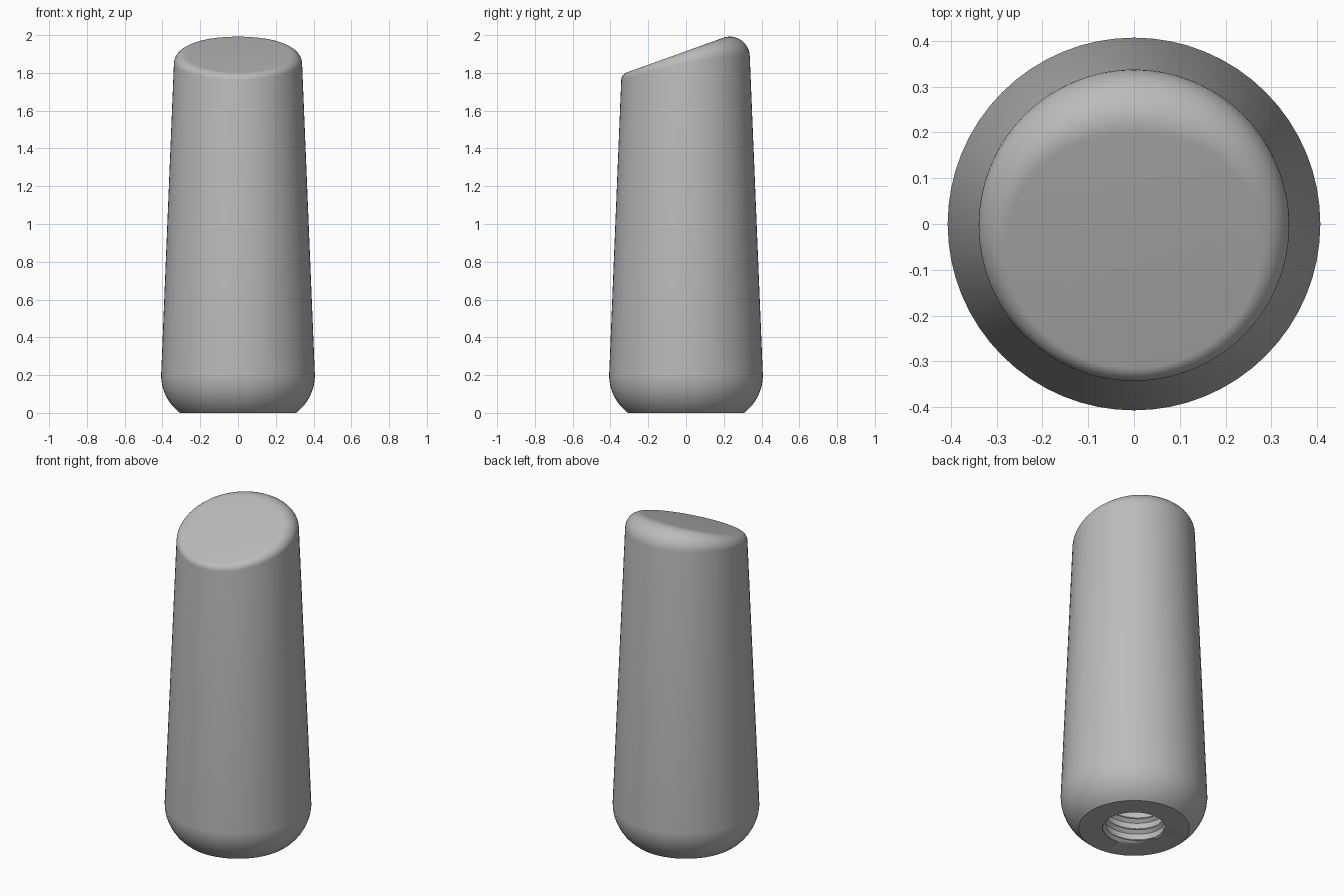
import bpy
import bmesh
from math import sin, cos, pi, tau
from mathutils import Vector

cube = bpy.data.objects.get("Cube")
if cube:
    bpy.data.objects.remove(cube, do_unlink=True)

SIDES = 64
BASE_R, TAPER, SHOULDER = 0.407, 0.041, 0.2      # tapered side
SLANT, TOP_MID = 0.36, 1.915                     # slanted end plane
HOLE_R, RIDGE, PITCH, DEPTH = 0.175, 0.02, 0.07, 0.77
ARC_R, ARC_STEPS, FILLET_STEPS, THREAD_STEPS = 0.25, 12, 12, 8


def side_radius(z):
    return BASE_R - TAPER * (z - SHOULDER)


def outer_column(a):
    """Points from the hole rim, up the side and over the rounded slanted edge."""
    out = Vector((cos(a), sin(a), 0))
    up = Vector((0, 0, 1))
    pts = [out * HOLE_R]
    # rounded bottom
    for i in range(ARC_STEPS + 1):
        z = SHOULDER * i / ARC_STEPS
        r = BASE_R - ARC_R + (ARC_R ** 2 - (SHOULDER - z) ** 2) ** 0.5
        pts.append(out * r + up * z)
    # corner where the side meets the slanted plane
    s = SLANT * sin(a)
    z = (TOP_MID + s * side_radius(0)) / (1 + s * TAPER)
    corner = out * side_radius(z) + up * z
    # fillet, widest on the high side
    d = 0.028 * 5.1 ** ((1 + sin(a)) / 2)
    inward = (-out - up * s).normalized()
    start = out * side_radius(z - d) + up * (z - d)
    end = corner + inward * d
    w = cos(up.angle(inward) / 2)
    for i in range(FILLET_STEPS + 1):
        t = i / FILLET_STEPS
        b = ((1 - t) ** 2, 2 * t * (1 - t) * w, t * t)
        pts.append((start * b[0] + corner * b[1] + end * b[2]) / sum(b))
    return pts


def thread_column(a):
    """Points up the hole wall, following a helical ridge."""
    pts = []
    turns = round(DEPTH / PITCH) + 1
    for k in range(turns * THREAD_STEPS + 1):
        z = PITCH * (k / THREAD_STEPS + a / tau - 1)
        z = min(max(z, 0), DEPTH)
        phase = (k % THREAD_STEPS) / THREAD_STEPS
        ridge = max(0, 1 - abs(phase - 0.5) * 4)
        r = HOLE_R if z in (0, DEPTH) else HOLE_R - RIDGE * ridge
        pts.append(Vector((r * cos(a), r * sin(a), z)))
    return pts


def add_wall(bm, column):
    """Skin neighbouring columns and close the last ring."""
    cols = [[bm.verts.new(p) for p in column(tau * i / SIDES)]
            for i in range(SIDES + 1)]
    for c, n in zip(cols, cols[1:]):
        for i in range(len(c) - 1):
            bm.faces.new((c[i], n[i], n[i + 1], c[i + 1]))
    bm.faces.new([c[-1] for c in cols[:-1]])


# handle with threaded socket in its base
bm = bmesh.new()
add_wall(bm, outer_column)
add_wall(bm, thread_column)
bmesh.ops.remove_doubles(bm, verts=bm.verts, dist=0.0001)
bmesh.ops.recalc_face_normals(bm, faces=bm.faces)
mesh = bpy.data.meshes.new("handle")
bm.to_mesh(mesh)
bm.free()
handle = bpy.data.objects.new("handle", mesh)
bpy.context.collection.objects.link(handle)

# plain grey
grey = bpy.data.materials.new("grey")
grey.use_nodes = True
colour = (0.5, 0.5, 0.5, 1)
grey.diffuse_color = colour
grey.node_tree.nodes["Principled BSDF"].inputs["Base Color"].default_value = colour
mesh.materials.append(grey)

bpy.ops.object.select_all(action='DESELECT')
handle.select_set(True)
bpy.context.view_layer.objects.active = handle
bpy.ops.object.shade_smooth_by_angle(angle=pi / 6)
